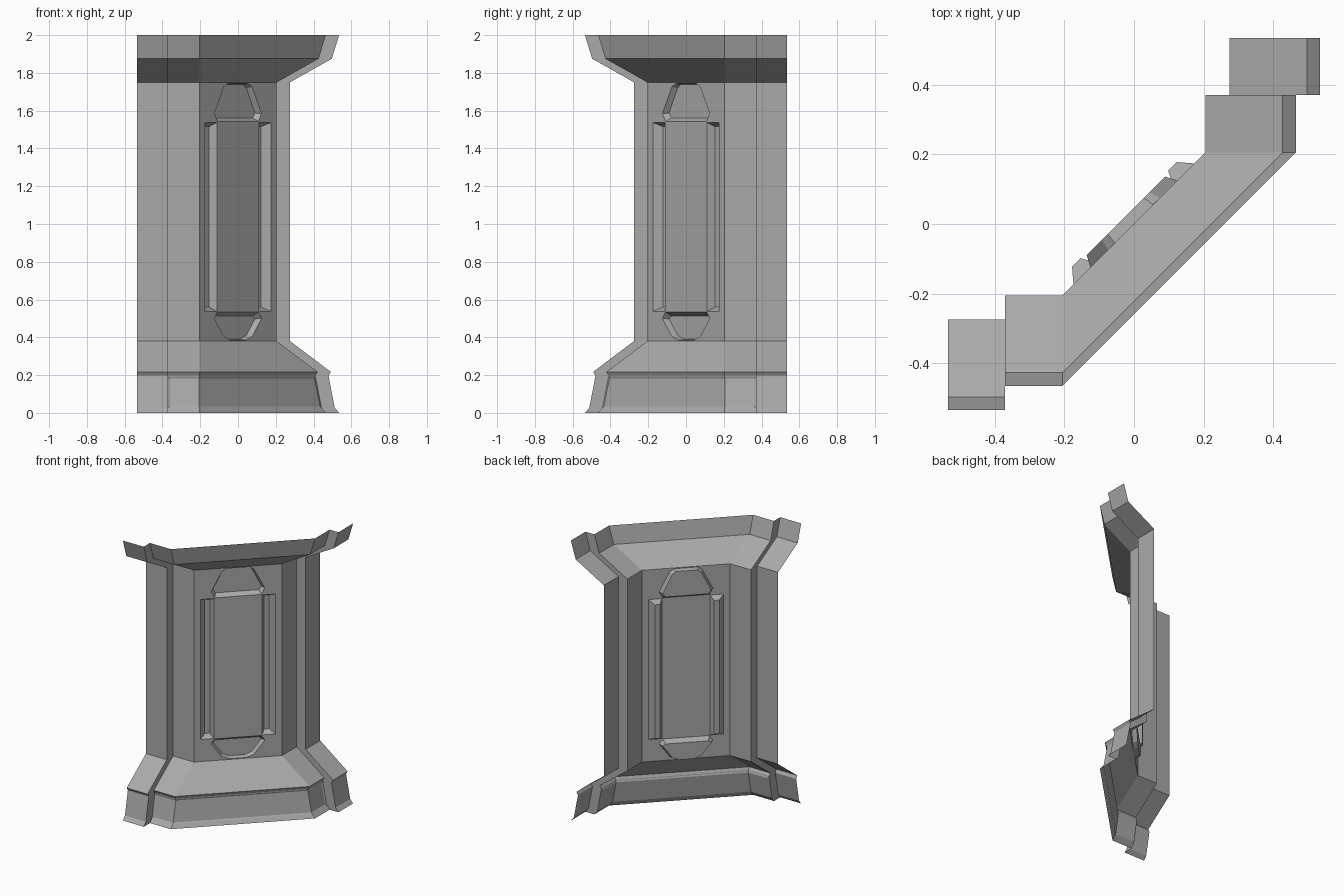
import bpy, bmesh
from mathutils import Vector

cube = bpy.data.objects.get("Cube")
if cube:
    bpy.data.objects.remove(cube, do_unlink=True)

stone = bpy.data.materials.new("grey_stone")
stone.use_nodes = True
GREY = (0.4, 0.4, 0.4, 1)
stone.diffuse_color = GREY
stone.node_tree.nodes["Principled BSDF"].inputs["Base Color"].default_value = GREY


def finish(bm, name):
    mesh = bpy.data.meshes.new(name)
    bm.to_mesh(mesh)
    bm.free()
    mesh.materials.append(stone)
    bpy.context.collection.objects.link(bpy.data.objects.new(name, mesh))


# Moulding profile: (outward offset, height)
FOOT, SHAFT = 1, 5
profile = [(0.26, 0), (0.237, 0.027), (0.205, 0.192), (0.205, 0.197),
           (0.217, 0.217), (0, 0.38), (0, 1.75), (0.222, 1.875), (0.26, 2)]

# Plan of one half, mirrored across the diagonal for the other half
half = [(-0.535, -0.275), (-0.37, -0.275), (-0.37, -0.205), (-0.205, -0.205)]
plan = [(Vector((x, y, 0)), Vector((0, -1, 0))) for x, y in half]
plan += [(Vector((-y, -x, 0)), Vector((1, 0, 0))) for x, y in reversed(half)]
DIAGONAL = 3

# Wall shell: profile swept along the plan, open where the panel sits
bm = bmesh.new()
grid = [[bm.verts.new(p + out * o + Vector((0, 0, z))) for o, z in profile]
        for p, out in plan]
foot_faces = []
for i in range(len(plan) - 1):
    for j in range(len(profile) - 1):
        if i == DIAGONAL and j == SHAFT:
            continue
        f = bm.faces.new((grid[i][j], grid[i + 1][j], grid[i + 1][j + 1], grid[i][j + 1]))
        if j == FOOT and abs(i - DIAGONAL) <= 1:
            foot_faces.append(f)
bm.normal_update()
# Sunken band on the plinth
bmesh.ops.inset_region(bm, faces=foot_faces, thickness=0.009, depth=-0.005,
                       use_even_offset=True)
finish(bm, "wall_shell")


# Diagonal panel with sunken shapes
def mirrored(points):
    return points + [(-u, z) for u, z in reversed(points)]


def flipped(points):
    return [(-u, z) for u, z in points]


def at(u, z, depth=0):
    return Vector((u - depth, u + depth, z))


cap_rim = mirrored([(0.108, 1.542), (0.125, 1.585), (0.075, 1.725), (0.055, 1.744)])
cap_floor = mirrored([(0.1, 1.562), (0.113, 1.587), (0.068, 1.718), (0.052, 1.738)])
base_rim = mirrored([(0.108, 0.534), (0.125, 0.5), (0.075, 0.405), (0.04, 0.385)])
base_floor = mirrored([(0.1, 0.512), (0.113, 0.498), (0.068, 0.412), (0.037, 0.392)])
slot_rim = [(0.112, 0.538), (0.174, 0.538), (0.174, 1.537), (0.112, 1.537)]
slot_floor = [(0.126, 0.56), (0.15, 0.56), (0.15, 1.515), (0.126, 1.515)]
recesses = [(cap_rim, cap_floor, 0.023), (base_rim, base_floor, 0.023),
            (slot_rim, slot_floor, 0.028),
            (flipped(slot_rim), flipped(slot_floor), 0.028)]

bm = bmesh.new()


def loop(points, depth=0):
    return [bm.verts.new(at(u, z, depth)) for u, z in points]


def edges_of(verts):
    return [bm.edges.new((v, verts[k - 1])) for k, v in enumerate(verts)]


outer = loop([(-0.205, 0.38), (0.205, 0.38), (0.205, 1.75), (-0.205, 1.75)])
wall_edges = edges_of(outer)
rims = []
for rim, floor, depth in recesses:
    verts = loop(rim)
    wall_edges += edges_of(verts)
    rims.append((verts, floor, depth))
bmesh.ops.triangle_fill(bm, edges=wall_edges, use_beauty=True, normal=Vector((1, -1, 0)))
for verts, floor, depth in rims:
    low = loop(floor, depth)
    bm.faces.new(low)
    for k in range(len(low)):
        bm.faces.new((verts[k - 1], verts[k], low[k], low[k - 1]))
# Face the panel outward
bm.normal_update()
front = Vector((1, -1, 0))
for f in list(bm.faces):
    if f.normal.dot(front) < 0:
        f.normal_flip()
finish(bm, "recessed_panel")
